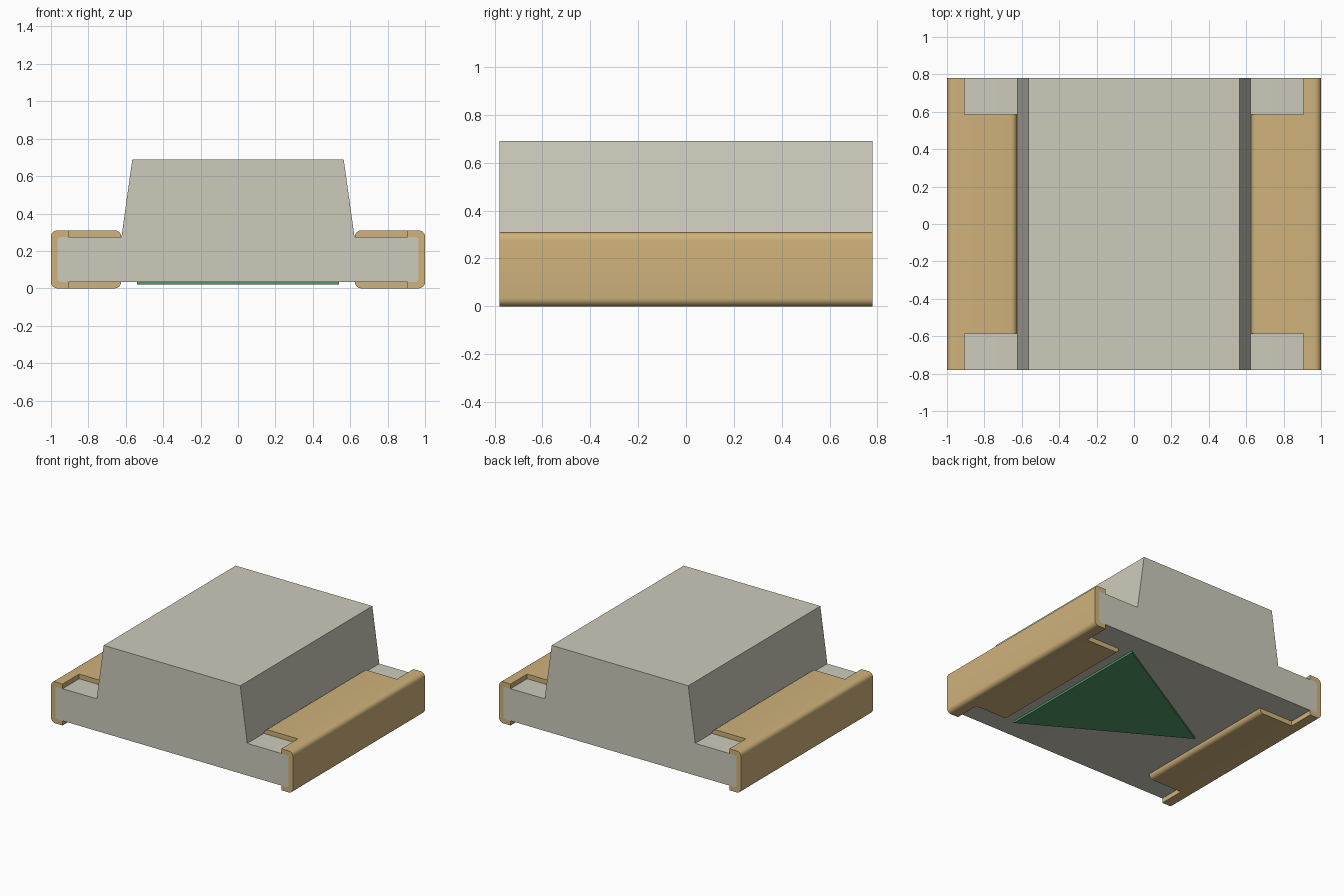
import bpy, bmesh, math

cube = bpy.data.objects.get("Cube")
if cube:
    bpy.data.objects.remove(cube, do_unlink=True)

HALF_Y = 0.78      # half depth of the part
WALL = 0.035       # plating thickness
HEIGHT = 0.31      # terminal height
TIP_X = 0.625      # inner end of the terminal flaps
NOTCH_X, NOTCH_Y = 0.905, 0.585


def material(name, rgb):
    linear = [((c / 255 + 0.055) / 1.055) ** 2.4 for c in rgb] + [1.0]
    m = bpy.data.materials.new(name)
    m.use_nodes = True
    m.diffuse_color = linear
    m.node_tree.nodes["Principled BSDF"].inputs["Base Color"].default_value = linear
    return m


GREY = material("pale grey resin", (205, 203, 187))
GOLD = material("gold plating", (207, 178, 123))
GREEN = material("green mark", (82, 158, 107))


def arc(cx, cz, r, start, end, n=6):
    """Points of a fillet, angles in degrees."""
    return [(cx + r * math.cos(math.radians(start + (end - start) * i / n)),
             cz + r * math.sin(math.radians(start + (end - start) * i / n)))
            for i in range(n + 1)]


def prism(name, points, axis, lo, hi, mat):
    """Extrude a closed profile along y (x,z points) or z (x,y points)."""
    bm = bmesh.new()
    place = (lambda p: (p[0], lo, p[1])) if axis == "y" else (lambda p: (p[0], p[1], lo))
    face = bm.faces.new([bm.verts.new(place(p)) for p in points])
    new = bmesh.ops.extrude_face_region(bm, geom=[face])["geom"]
    shift = (0, hi - lo, 0) if axis == "y" else (0, 0, hi - lo)
    bmesh.ops.translate(bm, vec=shift, verts=[v for v in new if isinstance(v, bmesh.types.BMVert)])
    bmesh.ops.recalc_face_normals(bm, faces=bm.faces)
    mesh = bpy.data.meshes.new(name)
    bm.to_mesh(mesh)
    bm.free()
    mesh.materials.append(mat)
    obj = bpy.data.objects.new(name, mesh)
    bpy.context.collection.objects.link(obj)
    return obj


def activate(obj):
    bpy.ops.object.select_all(action="DESELECT")
    obj.select_set(True)
    bpy.context.view_layer.objects.active = obj


def smooth(obj):
    activate(obj)
    bpy.ops.object.shade_smooth_by_angle(angle=math.radians(35))


# Body: flat base with rounded ends and a tapered lens on top
r_in = 0.018
x_in, z_lo, z_hi = 1 - WALL, WALL, HEIGHT - WALL
right = (arc(x_in - r_in, z_lo + r_in, r_in, -90, 0)
         + arc(x_in - r_in, z_hi - r_in, r_in, 0, 90)
         + [(0.623, z_hi), (0.565, 0.69)])
body = prism("body", right + [(-x, z) for x, z in reversed(right)], "y", -HALF_Y, HALF_Y, GREY)
smooth(body)

# Terminals: C-shaped plating wrapped round each end
r = 0.034
outer = (arc(TIP_X + r, r, r, 180, 270)
         + arc(1 - r, r, r, -90, 0)
         + arc(1 - r, HEIGHT - r, r, 0, 90)
         + arc(TIP_X + r, HEIGHT - r, r, 90, 180))
inner = ([(TIP_X, z_hi)]
         + arc(x_in - r_in, z_hi - r_in, r_in, 90, 0)
         + arc(x_in - r_in, z_lo + r_in, r_in, 0, -90)
         + [(TIP_X, z_lo)])
# Drop the duplicated flap corners where fillet and inner edge nearly meet
profile = outer[:-1] + inner[:-1]
profile[0] = (TIP_X, z_lo)

for side, name in ((1, "left_terminal"), (-1, "right_terminal")):
    term = prism(name, [(side * x, z) for x, z in profile], "y", -HALF_Y, HALF_Y, GOLD)
    # Corner notches in both flaps
    for end in (1, -1):
        x0, x1 = side * 0.4, side * NOTCH_X
        cutter = prism("notch_cutter", [(x0, -0.2), (x1, -0.2), (x1, 0.6), (x0, 0.6)], "y",
                       *sorted((end * NOTCH_Y, end * 1.0)), GOLD)
        cutter.hide_render = True
        mod = term.modifiers.new("notch", "BOOLEAN")
        mod.operation = "DIFFERENCE"
        mod.solver = "EXACT"
        mod.object = cutter
        activate(term)
        bpy.ops.object.modifier_apply(modifier=mod.name)
        bpy.data.objects.remove(cutter, do_unlink=True)
    smooth(term)

# Polarity triangle under the body, pointing to -x
prism("polarity_mark", [(0.54, 0.622), (-0.54, 0.0), (0.54, -0.622)], "z", 0.02, WALL, GREEN)
